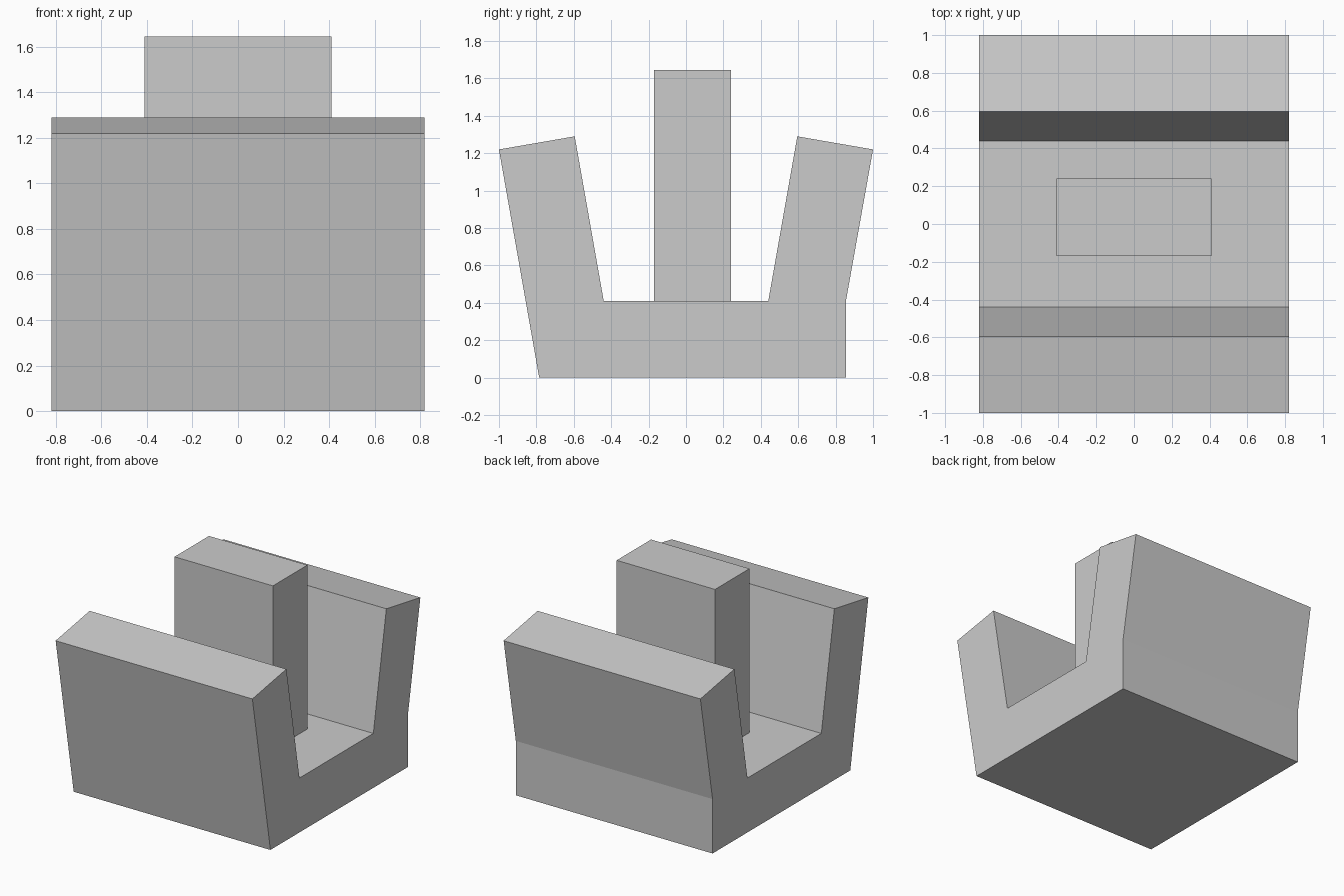
import bpy
import bmesh

cube = bpy.data.objects.get("Cube")
if cube:
    bpy.data.objects.remove(cube, do_unlink=True)

grey = bpy.data.materials.new("light grey")
grey.use_nodes = True
colour = (0.6, 0.6, 0.6, 1)
grey.diffuse_color = colour
grey.node_tree.nodes["Principled BSDF"].inputs["Base Color"].default_value = colour


def extrude_profile(name, profile, half_width):
    """Sweep a closed (y, z) profile along x, centred on x = 0."""
    bm = bmesh.new()
    face = bm.faces.new([bm.verts.new((-half_width, y, z)) for y, z in profile])
    swept = bmesh.ops.extrude_face_region(bm, geom=[face])
    verts = [v for v in swept["geom"] if isinstance(v, bmesh.types.BMVert)]
    bmesh.ops.translate(bm, verts=verts, vec=(2 * half_width, 0, 0))
    bmesh.ops.recalc_face_normals(bm, faces=bm.faces)
    mesh = bpy.data.meshes.new(name)
    bm.to_mesh(mesh)
    bm.free()
    mesh.materials.append(grey)
    obj = bpy.data.objects.new(name, mesh)
    bpy.context.collection.objects.link(obj)
    return obj


# Cradle: floor with two walls leaning outwards
floor_z = 0.41
extrude_profile("cradle", [
    (-0.785, 0), (0.855, 0), (0.855, floor_z), (1, 1.22), (0.595, 1.29),
    (0.44, floor_z), (-0.44, floor_z), (-0.595, 1.29), (-1, 1.22),
], 0.82)

# Centre block standing on the cradle floor
extrude_profile("centre_block", [
    (-0.17, floor_z), (0.24, floor_z), (0.24, 1.645), (-0.17, 1.645),
], 0.41)
